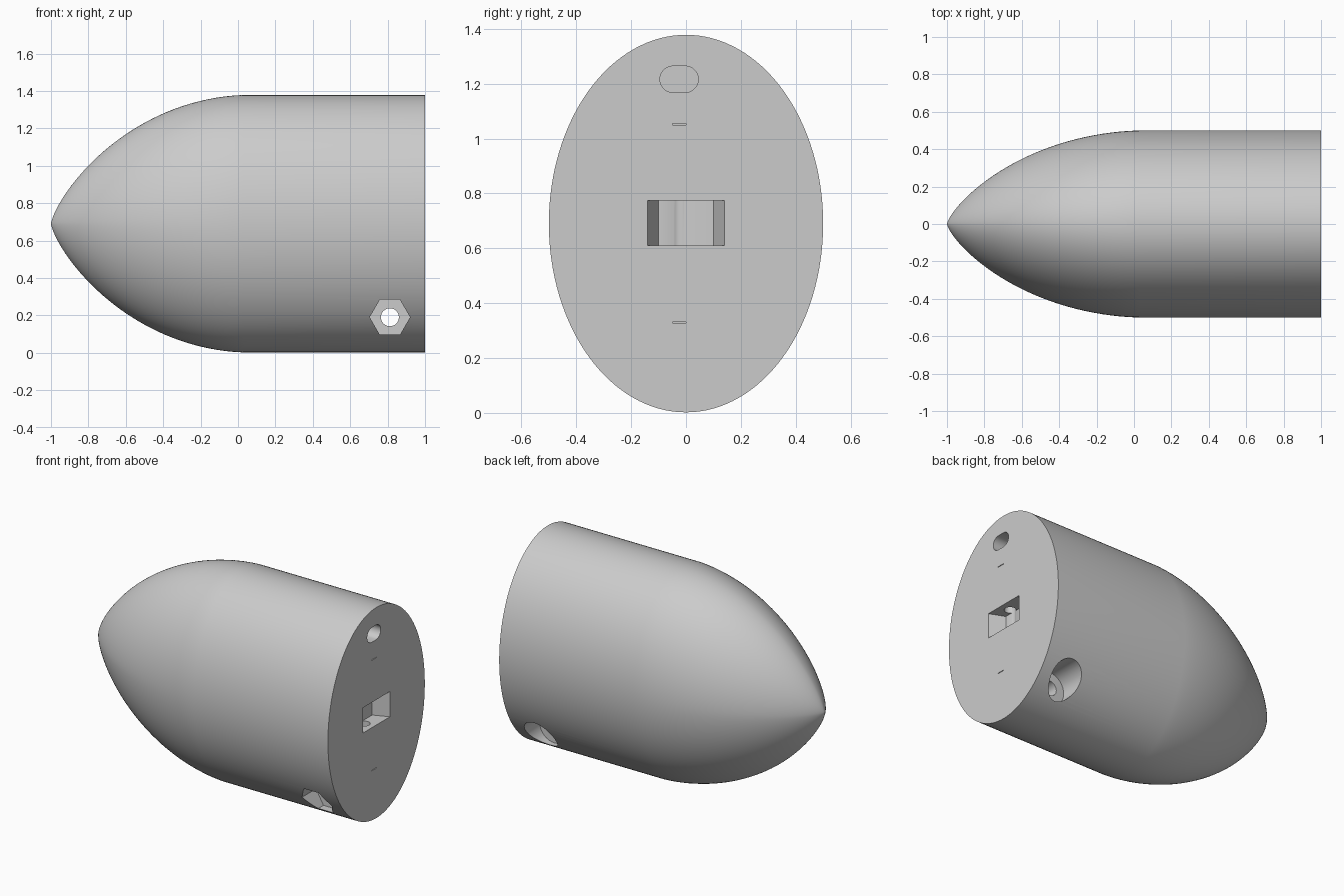
import bpy, bmesh, math
from mathutils import Vector

cube = bpy.data.objects.get("Cube")
if cube:
    bpy.data.objects.remove(cube, do_unlink=True)

grey = bpy.data.materials.new("light grey")
grey.use_nodes = True
grey.diffuse_color = (0.6, 0.6, 0.6, 1)
grey.node_tree.nodes["Principled BSDF"].inputs["Base Color"].default_value = (0.6, 0.6, 0.6, 1)

HALF_Y, HALF_Z = 0.5, 0.688
MID_Z = 0.69
SEGMENTS = 128


def add_object(name, bm):
    bmesh.ops.recalc_face_normals(bm, faces=bm.faces)
    mesh = bpy.data.meshes.new(name)
    bm.to_mesh(mesh)
    bm.free()
    mesh.materials.append(grey)
    obj = bpy.data.objects.new(name, mesh)
    bpy.context.collection.objects.link(obj)
    return obj


def prism(name, outline, axis, start, end):
    """Extrude a 2D outline along one axis; the outline uses the other two in order."""
    bm = bmesh.new()
    verts = []
    for a, b in outline:
        co = [a, b]
        co.insert(axis, start)
        verts.append(bm.verts.new(co))
    face = bm.faces.new(verts)
    moved = bmesh.ops.extrude_face_region(bm, geom=[face])["geom"]
    shift = Vector()
    shift[axis] = end - start
    bmesh.ops.translate(bm, vec=shift, verts=[v for v in moved if isinstance(v, bmesh.types.BMVert)])
    obj = add_object(name, bm)
    obj.hide_render = True
    return obj


def circle(a, b, radius, count=32, stretch=0.0):
    """Round outline, optionally pulled apart sideways into a slot."""
    points = []
    for i in range(count):
        t = math.tau * (i + 0.5 * bool(stretch)) / count
        c = math.cos(t)
        points.append((a + radius * c + math.copysign(stretch, c), b + radius * math.sin(t)))
    return points


def rect(a0, a1, b0, b1):
    return [(a0, b0), (a1, b0), (a1, b1), (a0, b1)]


def profile_radius(u):
    """Blunt nose profile, rounding off into the straight body at u = 1."""
    theta = math.acos(1 - 2 * u)
    area = theta - math.sin(2 * theta) / 2 + 0.42 * math.sin(theta) ** 3
    return math.sqrt(area / math.pi)


# Body: oval sections from the nose tip to the flat end, softly ridged near the tip
bm = bmesh.new()
tip = bm.verts.new((-1, 0, MID_Z))
stations = [(i / 40) ** 2 for i in range(1, 41)]
sections = [(-1 + 1.03 * u, profile_radius(u), 1.75 + 0.25 * u) for u in stations]
sections.append((1.0, 1.0, 2.0))
rings = []
for x, r, power in sections:
    ring = []
    for i in range(SEGMENTS):
        t = math.tau * i / SEGMENTS
        y, z = (math.copysign(abs(f) ** (2 / power), f) for f in (math.cos(t), math.sin(t)))
        ring.append(bm.verts.new((x, HALF_Y * r * y, MID_Z + HALF_Z * r * z)))
    rings.append(ring)
for i in range(SEGMENTS):
    j = (i + 1) % SEGMENTS
    bm.faces.new((tip, rings[0][i], rings[0][j]))
    for a, b in zip(rings, rings[1:]):
        bm.faces.new((a[i], b[i], b[j], a[j]))
bm.faces.new(rings[-1])
body = add_object("body", bm)

# Cutters: cross bolt with nut recess and round head recess
X, Y, Z = range(3)
BOLT = (0.812, 0.19)
cutters = [
    prism("bolt_hole", circle(*BOLT, 0.048), Y, -0.6, 0.6),
    prism("nut_recess", circle(*BOLT, 0.108, 6), Y, -0.6, -0.2),
    prism("bolt_head_recess", circle(*BOLT, 0.105), Y, 0.2, 0.6),
    # Openings in the flat end
    prism("end_slot", circle(-0.025, 1.216, 0.048, 32, 0.022), X, 0.6, 1.1),
    prism("tapered_pocket", [(0.9, -0.1), (1, -0.14), (1.1, -0.18),
                             (1.1, 0.18), (1, 0.14), (0.9, 0.1)], Z, 0.61, 0.775),
    prism("upright_hole", circle(0.93, -0.025, 0.035), Z, 0.335, 1.045),
]
for z in (0.33, 1.052):
    cutters.append(prism("thin_slit", rect(-0.05, 0, z - 0.002, z + 0.002), X, 0.9, 1.1))

bpy.context.view_layer.objects.active = body
for cutter in cutters:
    mod = body.modifiers.new(cutter.name, "BOOLEAN")
    mod.operation = "DIFFERENCE"
    mod.solver = "EXACT"
    mod.object = cutter
    bpy.ops.object.modifier_apply(modifier=mod.name)
    bpy.data.objects.remove(cutter, do_unlink=True)

bpy.ops.object.select_all(action="DESELECT")
body.select_set(True)
bpy.ops.object.shade_smooth_by_angle(angle=math.radians(30))
